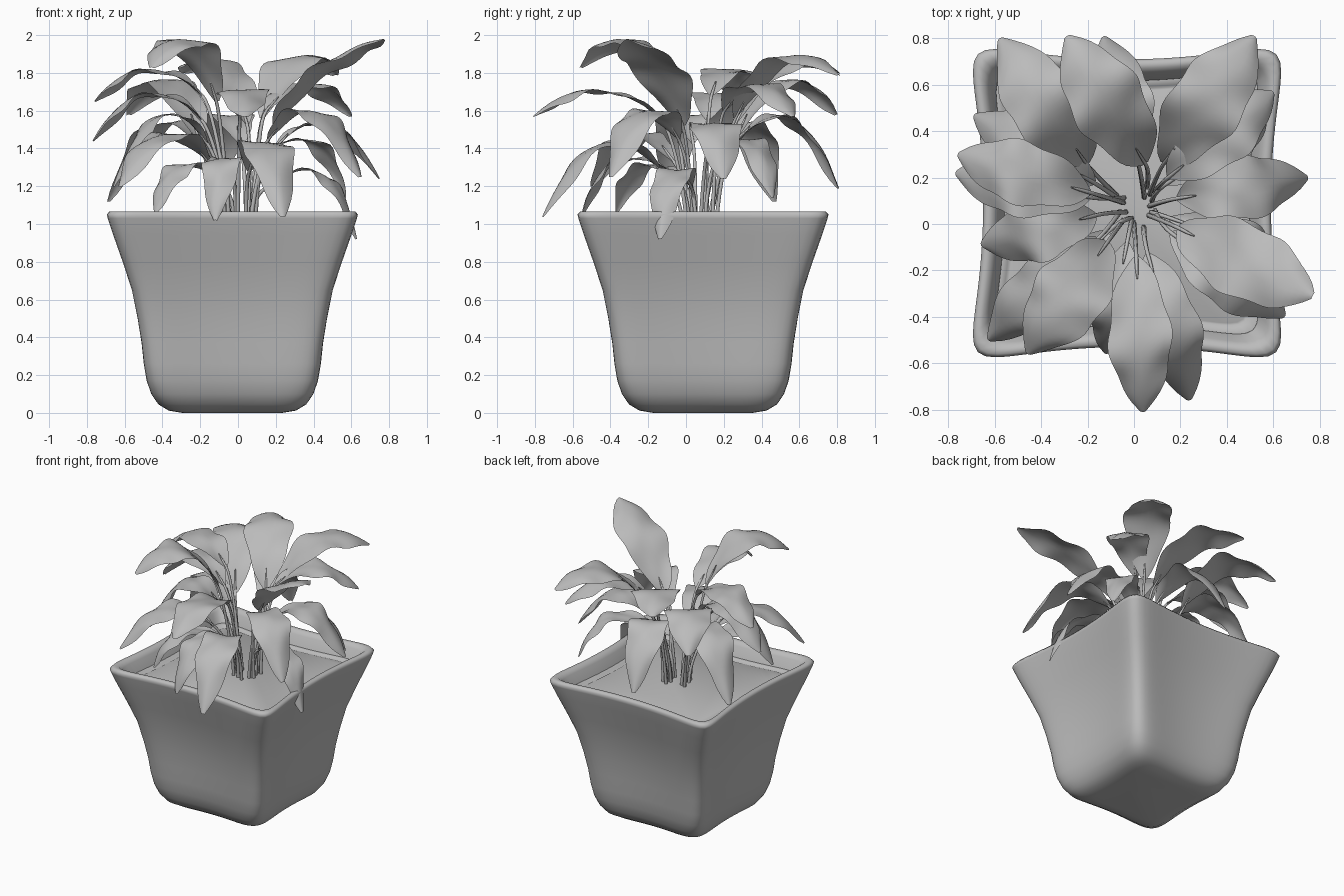
import bpy, bmesh, math, random
from mathutils import Vector

random.seed(4)
cube = bpy.data.objects.get("Cube")
if cube:
    bpy.data.objects.remove(cube)

shade = (0.5, 0.5, 0.5, 1)
grey = bpy.data.materials.new("plain grey")
grey.use_nodes = True
grey.diffuse_color = shade
grey.node_tree.nodes["Principled BSDF"].inputs["Base Color"].default_value = shade

pot_centre = Vector((-0.03, 0.09, 0))
soil_height = 0.96
side_pinch = 0.12


def add_object(name, data):
    data.materials.append(grey)
    ob = bpy.data.objects.new(name, data)
    bpy.context.collection.objects.link(ob)


def finish(name, bm):
    mesh = bpy.data.meshes.new(name)
    bm.to_mesh(mesh)
    bm.free()
    for polygon in mesh.polygons:
        polygon.use_smooth = True
    add_object(name, mesh)


def bridge(bm, first, second, closed):
    count = len(first)
    for i in range(count if closed else count - 1):
        j = (i + 1) % count
        bm.faces.new((first[i], first[j], second[j], second[i]))


def square_ring(bm, half, height, steps=128):
    """Rounded square with four sides bowing inward, squarer towards the rim."""
    ring = []
    power = 5 + 4 * height
    for i in range(steps):
        angle = math.tau * i / steps
        c, s = math.cos(angle), math.sin(angle)
        reach = (abs(c) ** power + abs(s) ** power) ** (-1 / power)
        x, y = reach * c, reach * s
        bowed_x = x * (1 - side_pinch * (1 - y * y))
        bowed_y = y * (1 - side_pinch * (1 - x * x))
        offset = Vector((half * bowed_x, half * bowed_y, height))
        ring.append(bm.verts.new(pot_centre + offset))
    return ring


def loft(name, profile, cap_bottom, cap_top):
    bm = bmesh.new()
    rings = [square_ring(bm, half, height) for half, height in profile]
    for lower, upper in zip(rings, rings[1:]):
        bridge(bm, lower, upper, True)
    if cap_bottom:
        bm.faces.new(rings[0][::-1])
    if cap_top:
        bm.faces.new(rings[-1])
    finish(name, bm)


# Pot: rounded foot, flared wall, rolled rim and inner wall
foot = [(0.29, 0), (0.37, 0.012), (0.43, 0.045), (0.47, 0.1), (0.495, 0.17)]
wall = [(0.51, 0.26), (0.52, 0.37), (0.54, 0.5), (0.57, 0.65), (0.62, 0.8), (0.67, 0.94)]
rim = [(0.7, 1.03), (0.705, 1.05), (0.69, 1.067), (0.66, 1.065), (0.635, 1.04)]
loft("pot", foot + wall + rim + [(0.59, 0.94)], True, False)

# Soil: flat fill with a shallow groove near the edge
loft("soil", [(0.6, 0.97), (0.57, 0.97), (0.56, 0.955), (0.55, soil_height)], False, True)


def make_blade(name, base, control, tip, width):
    """Arched strip with a soft fold and rippled edges."""
    bm = bmesh.new()
    heading = tip - base
    side = Vector((-heading.y, heading.x, 0)).normalized()
    phase = random.uniform(0, math.tau)
    rows, columns = 24, 4
    previous = None
    for i in range(rows + 1):
        t = i / rows
        start, end = base.lerp(control, t), control.lerp(tip, t)
        middle = start.lerp(end, t)
        up = (end - start).cross(side).normalized()
        fullness = max(0.02, math.sin(math.pi * t)) ** 0.6
        row = []
        for j in range(-columns, columns + 1):
            u = j / columns
            fold = width * (0.12 - 0.34 * t) * u * u
            ripple = 0.016 * abs(u) * math.sin(15 * t + phase + u)
            wave = 1 + 0.06 * math.sin(17 * t + phase + u)
            across = side * u * width / 2 * fullness * wave
            row.append(bm.verts.new(middle + across + up * (fold + ripple) * fullness))
        if previous:
            bridge(bm, row, previous, False)
        previous = row
    finish(name + " leaf", bm)


def make_stem(name, base, control):
    """Thin tapered tube from the soil running into the midrib."""
    curve = bpy.data.curves.new(name + " stem", "CURVE")
    curve.dimensions = "3D"
    curve.bevel_depth = 0.011
    curve.bevel_resolution = 1
    curve.use_fill_caps = True
    spline = curve.splines.new("BEZIER")
    spline.bezier_points.add(2)
    scatter = Vector((random.uniform(-0.03, 0.03), random.uniform(-0.03, 0.03), 0))
    root = Vector((0.02 + base.x * 0.35, 0.05 + base.y * 0.35, soil_height - 0.03)) + scatter
    run = (control - base).normalized()
    stops = [(root, Vector((0, 0, 0.18)), 1.1),
             (base, run * 0.09, 0.8),
             (base.lerp(control, 0.25), run * 0.03, 0.3)]
    for point, (place, handle, radius) in zip(spline.bezier_points, stops):
        point.co = place
        point.handle_left, point.handle_right = place - handle, place + handle
        point.radius = radius
    add_object(name + " stem", curve)


def make_leaf(name, width, rise, bend, x, y, tip_height, arch, lean=0):
    tip = Vector((x, y, tip_height))
    base = Vector((0.25 * x + lean, 0.06 + 0.25 * y, arch - rise))
    peak = base.lerp(tip, bend)
    peak.z = arch
    control = 2 * peak - (base + tip) / 2
    make_blade(name, base, control, tip, width)
    make_stem(name, base, control)


# Foliage tiers: blade width, climb from blade base to arch, how far out it bends,
# then each leaf's tip position, arch height and sideways lean of its base
tall_tier = {
    "tall left": (0.77, -0.31, 1.98, 1.84),
    "tall front": (-0.46, -0.56, 1.83, 1.97),
    "tall back": (-0.29, 0.81, 1.8, 1.85, 0.12),
    "tall back left": (0.52, 0.81, 1.79, 1.88),
    "tall back right": (-0.58, 0.8, 1.58, 1.76, -0.06),
}
middle_tier = {
    "upper left": (0.6, 0.57, 1.57, 1.74),
    "middle left": (0.75, 0.2, 1.24, 1.53),
    "front left": (0.65, -0.4, 1.25, 1.59),
    "upper front": (0.04, -0.81, 1.57, 1.71),
    "lower front": (0.24, -0.76, 1.04, 1.42),
    "front right": (-0.63, -0.5, 1.2, 1.47),
    "middle right": (-0.66, -0.09, 1.2, 1.57),
    "lower right": (-0.77, 0.22, 1.44, 1.69),
    "upper right": (-0.76, 0.3, 1.65, 1.82),
    "back right": (-0.69, 0.47, 1.12, 1.52),
    "low back": (-0.13, 0.81, 1.19, 1.56, 0.05),
}
low_tier = {
    "low back left": (0.57, 0.46, 1.14, 1.43),
    "drooping left": (0.63, -0.14, 0.92, 1.26),
    "low front": (-0.12, -0.56, 1.02, 1.33),
    "low front right": (-0.44, -0.37, 1.06, 1.3),
}
tiers = ((tall_tier, 0.32, 0.32, 0.48), (middle_tier, 0.27, 0.14, 0.53), (low_tier, 0.2, 0.06, 0.63))
for tier, width, rise, bend in tiers:
    for name, shape in tier.items():
        make_leaf(name, width, rise, bend, *shape)
